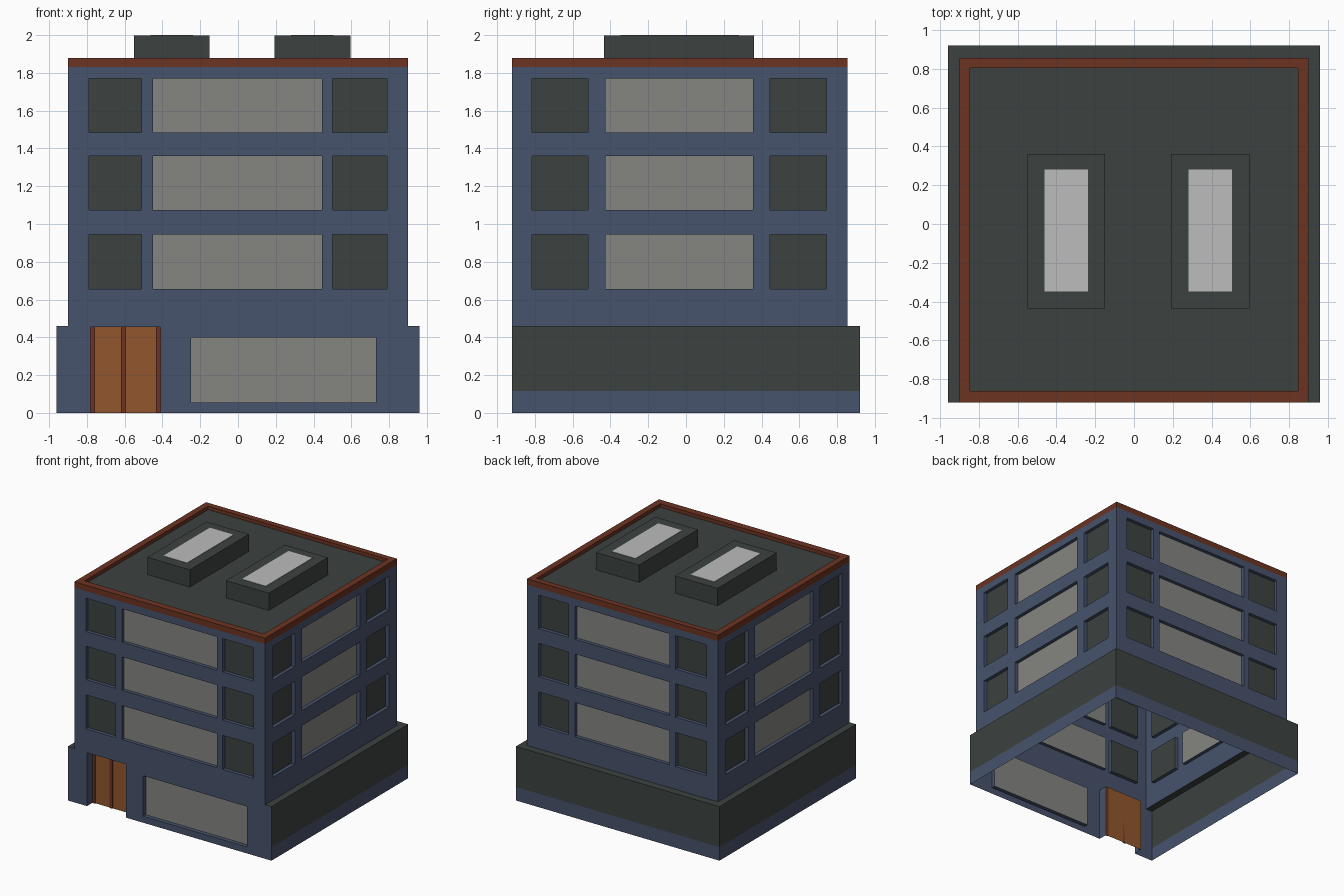
import bpy, bmesh, math
from mathutils import Vector

if "Cube" in bpy.data.objects:
    bpy.data.objects.remove(bpy.data.objects["Cube"])


def material(name, r, g, b):
    lin = [((c / 255 + 0.055) / 1.055) ** 2.4 for c in (r, g, b)]
    m = bpy.data.materials.new(name)
    m.diffuse_color = (*lin, 1)
    m.use_nodes = True
    m.node_tree.nodes["Principled BSDF"].inputs["Base Color"].default_value = m.diffuse_color
    return m


BLUE = material("slate blue wall", 71, 83, 108)
DARK = material("dark grey", 60, 66, 65)
RUST = material("rust brown trim", 108, 51, 33)
WOOD = material("orange wood", 146, 87, 45)
GLASS = material("grey glass", 133, 133, 129)
SKY = material("pale skylight", 188, 188, 188)


def make(name, quads):
    """Mesh object from (corner list, material) pairs."""
    bm = bmesh.new()
    mats = []
    for pts, mat in quads:
        if mat not in mats:
            mats.append(mat)
        f = bm.faces.new([bm.verts.new(p) for p in pts])
        f.material_index = mats.index(mat)
    bmesh.ops.remove_doubles(bm, verts=bm.verts, dist=0.0001)
    me = bpy.data.meshes.new(name)
    bm.to_mesh(me)
    bm.free()
    for m in mats:
        me.materials.append(m)
    ob = bpy.data.objects.new(name, me)
    bpy.context.collection.objects.link(ob)
    return ob


def box(name, x0, x1, y0, y1, z0, z1, mat):
    bm = bmesh.new()
    bmesh.ops.create_cube(bm, size=1)
    for v in bm.verts:
        v.co = ((x0 + x1) / 2 + v.co.x * (x1 - x0), (y0 + y1) / 2 + v.co.y * (y1 - y0),
                (z0 + z1) / 2 + v.co.z * (z1 - z0))
    me = bpy.data.meshes.new(name)
    bm.to_mesh(me)
    bm.free()
    me.materials.append(mat)
    bpy.context.collection.objects.link(bpy.data.objects.new(name, me))


def wall(name, angle, dist, u0, u1, z0, z1, holes=(), bands=()):
    """Flat wall facing outward with recessed openings (u0, u1, z0, z1, depth, pane).
    bands: (height, material) - material used above that height."""
    a = math.radians(angle)
    r, n = Vector((math.cos(a), math.sin(a), 0)), Vector((math.sin(a), -math.cos(a), 0))

    def at(u, z, d=0):
        return r * u + n * (dist - d) + Vector((0, 0, z))

    us = sorted({u0, u1, *[v for h in holes for v in h[:2]]})
    zs = sorted({z0, z1, *[v for h in holes for v in h[2:4]], *[b[0] for b in bands]})
    quads, panes = [], []
    for a0, a1 in zip(us, us[1:]):
        for b0, b1 in zip(zs, zs[1:]):
            cu, cz = (a0 + a1) / 2, (b0 + b1) / 2
            if any(h[0] < cu < h[1] and h[2] < cz < h[3] for h in holes):
                continue
            mat = BLUE
            for height, m in bands:
                if cz > height:
                    mat = m
            quads.append(([at(a0, b0), at(a1, b0), at(a1, b1), at(a0, b1)], mat))
    for h0, h1, k0, k1, d, pane in holes:
        loop = [(h0, k0), (h1, k0), (h1, k1), (h0, k1)]
        for p, q in zip(loop, loop[1:] + loop[:1]):
            if p[1] == q[1] == 0:      # no sill under the door
                continue
            quads.append(([at(*p), at(*q), at(*q, d), at(*p, d)], BLUE))
        panes.append(([at(*p, d) for p in loop], pane))
    make(name, quads)
    if panes:
        make(name + "_panes", panes)


FLOORS = [(0.655, 0.945), (1.075, 1.36), (1.485, 1.77)]


def windows(columns):
    return [(a, b, lo, hi, 0.03, m) for lo, hi in FLOORS for a, b, m in columns]


WIDE = [(-0.79, -0.51, DARK), (-0.45, 0.445, GLASS), (0.5, 0.79, DARK)]
SIDE = [(-0.815, -0.52, DARK), (-0.425, 0.355, GLASS), (0.445, 0.745, DARK)]
SIDE_L = [(-b, -a, m) for a, b, m in SIDE]
F, B, BB, W, BW, MID, EAVE = 0.92, 0.855, 0.92, 0.9, 0.96, 0.46, 1.83

# Upper storeys
wall("upper_front_wall", 0, F, -W, W, MID, EAVE, windows(WIDE))
wall("upper_right_wall", 90, W, -F, B, MID, EAVE, windows(SIDE))
wall("upper_back_wall", 180, B, -W, W, MID, EAVE, windows(WIDE))
wall("upper_left_wall", 270, W, -B, F, MID, EAVE, windows(SIDE_L))

# Ground floor: door and shop window in front, dark band on the other sides
wall("base_front_wall", 0, F, -BW, BW, 0, MID,
     [(-0.78, -0.41, 0, 0.455, 0.08, WOOD), (-0.25, 0.73, 0.055, 0.4, 0.035, GLASS)])
band = [(0.115, DARK)]
wall("base_right_wall", 90, BW, -F, BB, 0, MID, bands=band)
wall("base_back_wall", 180, BB, -BW, BW, 0, MID, bands=band)
wall("base_left_wall", 270, BW, -BB, F, 0, MID, bands=band)


def flat(x0, x1, y0, y1, z, mat):
    return ([(x0, y0, z), (x1, y0, z), (x1, y1, z), (x0, y1, z)], mat)


# Ledge on top of the wider ground floor
make("ledge", [flat(-BW, -W, -F, BB, MID, DARK), flat(W, BW, -F, BB, MID, DARK),
               flat(-W, W, B, BB, MID, DARK)])

# Door frame strips
for i, (x0, x1) in enumerate([(-0.78, -0.757), (-0.62, -0.592), (-0.433, -0.41)]):
    box(f"door_strip_{i + 1}", x0, x1, -0.848, -0.84, 0, 0.455, RUST)

# Roof edge ring
outer = [(-W, -F), (W, -F), (W, B), (-W, B)]
inner = [(-0.845, -0.86), (0.845, -0.86), (0.845, 0.805), (-0.845, 0.805)]
TOP, ROOF = 1.88, 1.85
ring = []
for i in range(4):
    j = (i + 1) % 4
    (a, b), (c, d) = (outer[i], outer[j]), (inner[i], inner[j])
    ring += [([(*a, EAVE), (*b, EAVE), (*b, TOP), (*a, TOP)], RUST),
             ([(*a, TOP), (*b, TOP), (*d, TOP), (*c, TOP)], RUST),
             ([(*c, TOP), (*d, TOP), (*d, ROOF), (*c, ROOF)], RUST)]
make("roof_edge", ring)
make("roof", [flat(-0.845, 0.845, -0.86, 0.805, ROOF, DARK)])

# Roof skylights
for side, x0, x1, g0, g1 in [("left", -0.55, -0.15, -0.462, -0.237),
                             ("right", 0.192, 0.595, 0.28, 0.505)]:
    box(f"skylight_box_{side}", x0, x1, -0.435, 0.36, ROOF, 1.997, DARK)
    box(f"skylight_glass_{side}", g0, g1, -0.348, 0.28, 1.995, 2.0, SKY)
